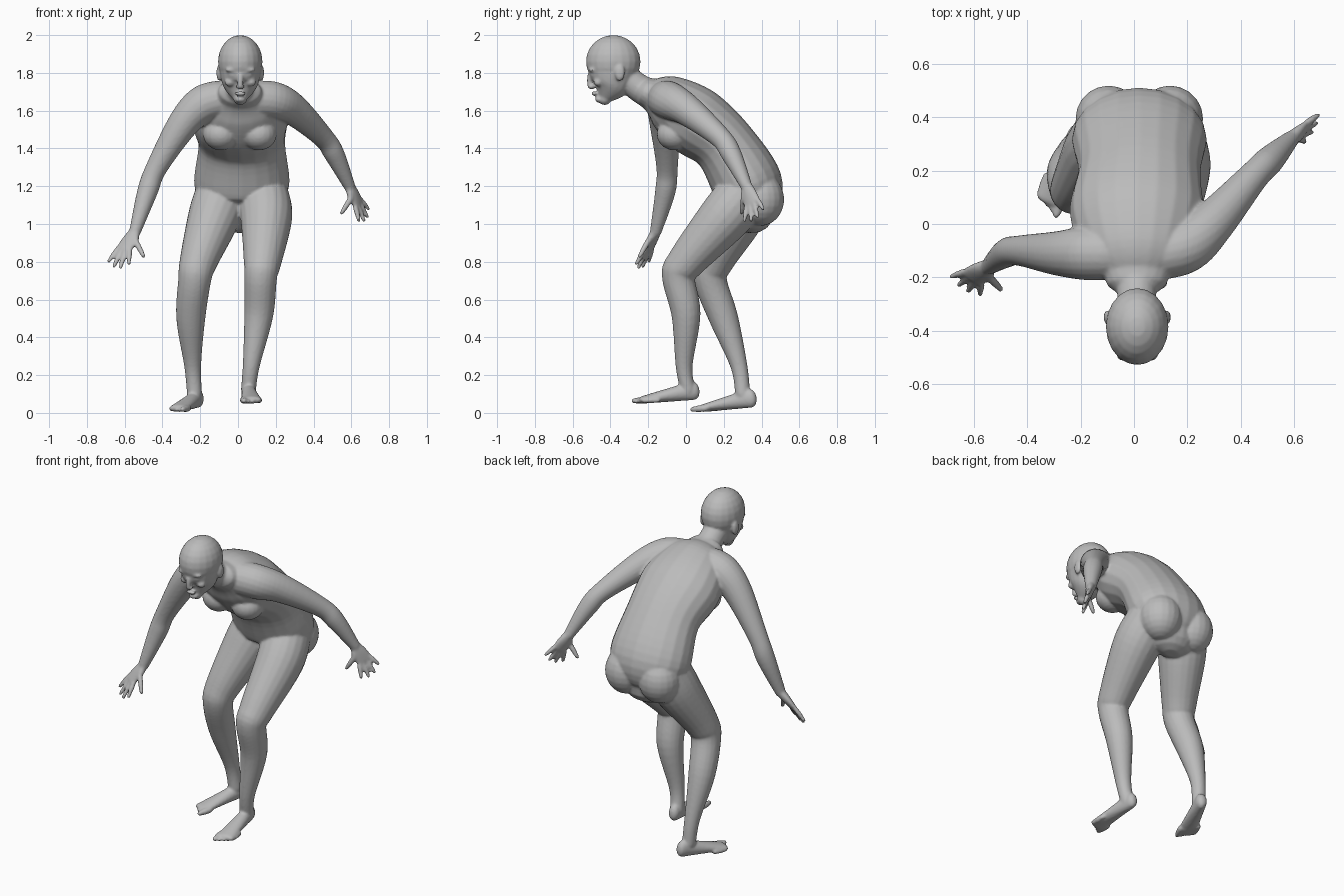
import bpy
import bmesh
import math
from mathutils import Vector, Matrix

cube = bpy.data.objects.get("Cube")
if cube:
    bpy.data.objects.remove(cube, do_unlink=True)

SIDES = 20
STEPS = 6
X_AXIS = Vector((1, 0, 0))
Y_AXIS = Vector((0, 1, 0))
Z_AXIS = Vector((0, 0, 1))
bm = bmesh.new()


def spline(rows):
    """Smooth curve through rows holding a position, a half width and a half depth."""
    curve = []
    last = len(rows) - 1
    for i in range(last):
        before, start, end, after = (rows[max(0, min(last, i + k))] for k in (-1, 0, 1, 2))
        for step in range(STEPS):
            t = step / STEPS
            curve.append([q + t * (r - p) / 2
                          + t * t * (2 * p - 5 * q + 4 * r - s) / 2
                          + t * t * t * (3 * q - p - 3 * r + s) / 2
                          for p, q, r, s in zip(before, start, end, after)])
    curve.append(rows[last])
    return curve


def loft(points, widths, depths=None, side=X_AXIS):
    """Closed tube of elliptical sections with rounded ends."""
    rows = [[*point, width, depth]
            for point, width, depth in zip(points, widths, depths or widths)]
    path = spline(rows)
    centres = [Vector(row[:3]) for row in path]
    last = len(path) - 1
    sections = []
    for i, (centre, row) in enumerate(zip(centres, path)):
        along = (centres[min(last, i + 1)] - centres[max(0, i - 1)]).normalized()
        sections.append((centre, along, row[3], row[4]))

    def rounded(section, sign):
        centre, along, width, depth = section
        reach = along * min(width, depth) * sign
        return [(centre + reach * math.sin(a), along, width * math.cos(a), depth * math.cos(a))
                for a in (.5, .9, 1.3)]

    sections = rounded(sections[0], -1)[::-1] + sections + rounded(sections[-1], 1)
    rings = []
    for centre, along, width, depth in sections:
        across = (side - along * side.dot(along)).normalized()
        up = along.cross(across)
        angles = [math.tau * k / SIDES for k in range(SIDES)]
        rings.append([bm.verts.new(centre + across * width * math.cos(a) + up * depth * math.sin(a))
                      for a in angles])
    for lower, upper in zip(rings, rings[1:]):
        for k in range(SIDES):
            following = (k + 1) % SIDES
            bm.faces.new((lower[k], lower[following], upper[following], upper[k]))
    bm.faces.new(rings[0][::-1])
    bm.faces.new(rings[-1])


def blob(centre, radii):
    matrix = Matrix.Translation(centre) @ Matrix.Diagonal((*radii, 1))
    bmesh.ops.create_uvsphere(bm, u_segments=SIDES, v_segments=12, radius=1, matrix=matrix)


def taper(base, tip, thick, side):
    """Slim rounded rod for fingers, toes and the nose."""
    loft([base, base.lerp(tip, .5), tip], [thick, thick, thick * .75], side=side)


def hand(wrist, palm, tip, across, thumb_tip):
    """Flat palm, four fanned fingers and a thumb; across points at the little finger."""
    wrist, palm, tip, thumb_tip = map(Vector, (wrist, palm, tip, thumb_tip))
    across = Vector(across).normalized()
    loft([wrist, wrist.lerp(palm, .5), palm], [.032, .045, .05], [.027, .023, .016], across)
    for k in (-1.5, -.5, .5, 1.5):
        longer = (tip - palm) * .3 * (1 - abs(k))
        taper(palm + across * k * .025, tip + across * k * .042 + longer, .0135, across)
    thumb_base = wrist.lerp(palm, .5) - across * .04
    taper(wrist, thumb_base, .02, across)
    taper(thumb_base, thumb_tip, .015, across)


def foot(heel, toe, inner):
    """Wedge-shaped foot with five toes; inner is the sign of the big toe side."""
    heel, toe = Vector(heel), Vector(toe)
    across = (toe - heel).cross(Z_AXIS).normalized()
    stations = (.1, .3, .6, .85)
    heights = [.055 * (1 - .75 * f) for f in stations]
    loft([heel.lerp(toe, f) + Z_AXIS * h for f, h in zip(stations, heights)],
         [.03 + .03 * f for f in stations], heights, across)
    for k in range(5):
        thick = .014 if k else .018
        shift = across * inner * (.042 - .022 * k) + Z_AXIS * thick
        end = .97 - .035 * k
        taper(heel.lerp(toe, end - .2) + shift, heel.lerp(toe, end) + shift, thick, across)


# Torso, from the pelvis up the bent back to the base of the neck
torso_depths = [.12, .185, .168, .185, .145, .085]
loft([(.02, .35, 1.07), (.02, .33, 1.2), (.02, .2, 1.42),
      (.01, .04, 1.55), (.01, -.1, 1.65), (.01, -.19, 1.69)],
     [depth * 1.25 + .02 for depth in torso_depths], torso_depths)
for sign in (-1, 1):
    blob((.01 + sign * .1, -.06, 1.475), (.095, .095, .085))
    blob((.02 + sign * .115, .395, 1.13), (.125, .125, .14))

# Neck, jaw and skull
head = Vector((.012, -.385, 1.86))
loft([(.01, -.14, 1.67), (.01, -.24, 1.715), (.01, -.35, 1.8)], [.09, .075, .07])
loft([head + Vector((0, y, z)) for y, z in ((-.045, -.195), (-.015, -.13), (-.005, -.06))],
     [.038, .09, .108], [.036, .1, .13])
blob(head, (.118, .145, .14))

# Face: nose, lips, chin, brows, eyes, cheeks and ears
taper(head + Vector((0, -.122, -.075)), head + Vector((0, -.126, -.13)), .016, X_AXIS)
blob(head + Vector((0, -.115, -.133)), (.023, .02, .014))
blob(head + Vector((0, -.1, -.17)), (.033, .016, .011))
blob(head + Vector((0, -.075, -.2)), (.028, .022, .018))
for sign in (-1, 1):
    for x, y, z, radii in ((.04, -.11, -.045, (.04, .022, .012)),
                           (.04, -.105, -.073, (.02, .014, .01)),
                           (.055, -.08, -.11, (.028, .024, .022)),
                           (.112, .035, -.06, (.014, .027, .044))):
        blob(head + Vector((sign * x, y, z)), radii)

# Arms, from inside the chest to the wrist
arm_radii = [.1, .1, .083, .057, .054, .031]
loft([(.1, -.11, 1.66), (.2, -.08, 1.65), (.3, .01, 1.6),
      (.45, .18, 1.46), (.51, .24, 1.37), (.59, .32, 1.2)], arm_radii, side=Y_AXIS)
loft([(-.1, -.11, 1.66), (-.19, -.11, 1.63), (-.29, -.11, 1.53),
      (-.43, -.1, 1.3), (-.48, -.11, 1.17), (-.545, -.16, .96)], arm_radii, side=Y_AXIS)

# Hands
hand((.59, .32, 1.2), (.635, .35, 1.11), (.67, .36, 1.04), (.4, .8, .5), (.55, .295, 1.06))
hand((-.545, -.16, .96), (-.605, -.2, .865), (-.635, -.235, .785), (-.8, .5, .1),
     (-.5, -.245, .83))

# Legs, from inside the pelvis to the ankle
leg_radii = [.14, .137, .1, .087, .077, .045, .04]
loft([(.13, .3, 1.15), (.15, .2, 1.03), (.13, 0, .8), (.12, -.04, .72),
      (.11, 0, .52), (.07, -.01, .25), (.055, .01, .12)], leg_radii)
loft([(-.09, .32, 1.15), (-.13, .27, 1.03), (-.21, .15, .8), (-.23, .13, .7),
      (-.25, .2, .5), (-.24, .28, .25), (-.23, .3, .1)], leg_radii)

# Feet
foot((.05, .075, .07), (.075, -.285, .045), 1)
foot((-.2, .375, .03), (-.335, .04, 0), -1)

# Blend every part into one continuous skin
bmesh.ops.recalc_face_normals(bm, faces=bm.faces)
mesh = bpy.data.meshes.new("body")
bm.to_mesh(mesh)
bm.free()
body = bpy.data.objects.new("body", mesh)
bpy.context.collection.objects.link(body)

skin = bpy.data.materials.new("plain grey")
skin.use_nodes = True
grey = (.5, .5, .5, 1)
skin.diffuse_color = grey
for node in skin.node_tree.nodes:
    if node.type == 'BSDF_PRINCIPLED':
        node.inputs["Base Color"].default_value = grey
mesh.materials.append(skin)

remesh = body.modifiers.new("blend", 'REMESH')
remesh.mode = 'VOXEL'
remesh.voxel_size = .0075
remesh.use_smooth_shade = True
relax = body.modifiers.new("relax", 'SMOOTH')
relax.factor = .5
relax.iterations = 5
